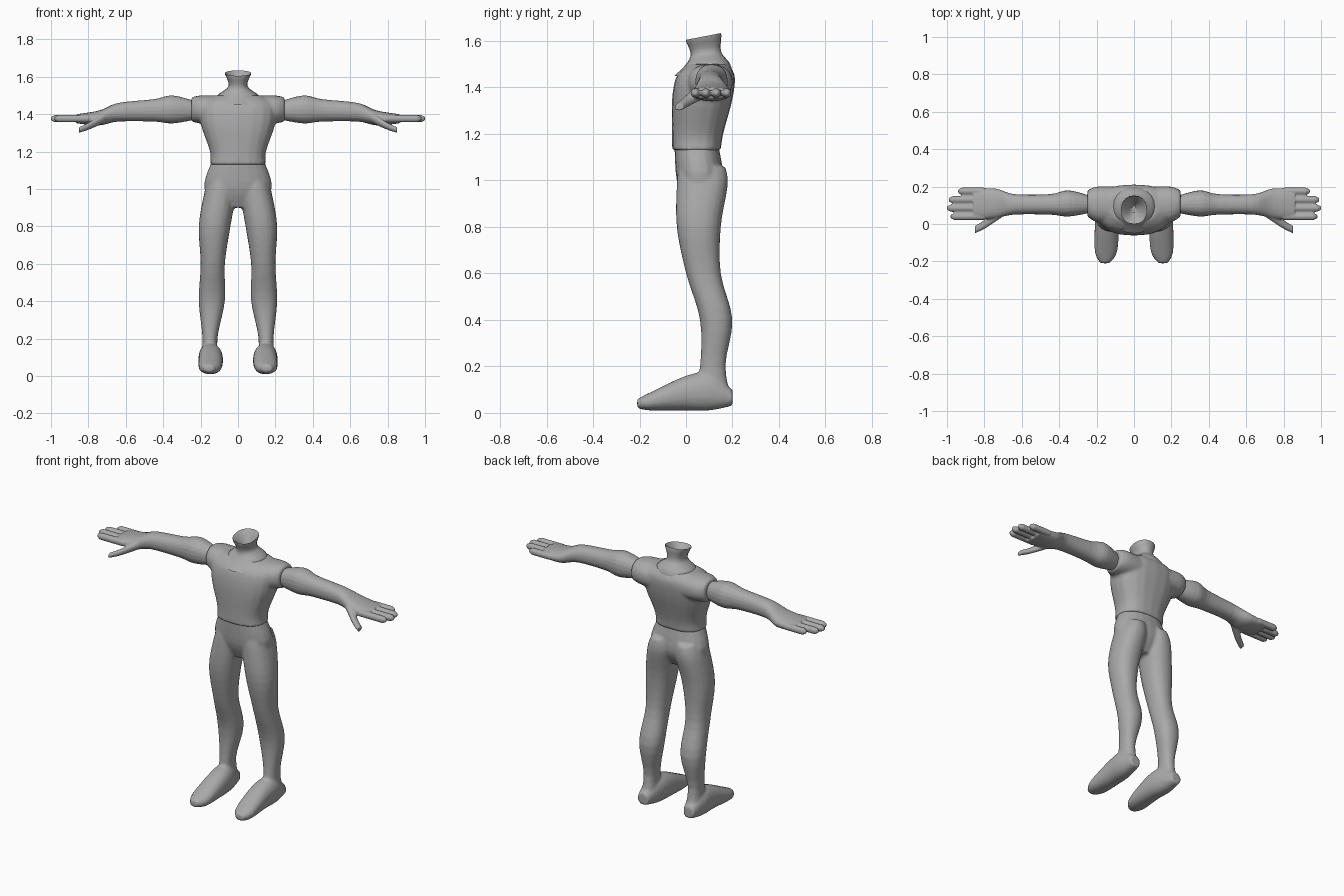
import bpy
import bmesh
from math import cos, sin, tau, copysign
from mathutils import Vector

cube = bpy.data.objects.get("Cube")
if cube:
    bpy.data.objects.remove(cube)

grey = bpy.data.materials.new("plain grey")
grey.use_nodes = True
shade = (.4, .4, .4, 1)
grey.diffuse_color = shade
grey.node_tree.nodes["Principled BSDF"].inputs["Base Color"].default_value = shade


def flowing(keys, steps):
    """Fill in sections between the key sections along a smooth curve."""
    points = [Vector(key) for key in keys]
    padded = [points[0], *points, points[-1]]
    result = []
    for before, start, end, after in zip(padded, padded[1:], padded[2:], padded[3:]):
        leave, arrive = (end - before) / 2, (after - start) / 2
        for step in range(steps):
            t = step / steps
            bend = leave * (1 - t) - arrive * t
            blend = t * t * (3 - 2 * t)
            result.append(start.lerp(end, blend) + bend * t * (1 - t))
    return result + [points[-1]]


def place(axis, side, along, a, b):
    """Turn a section point into a position; side mirrors it across the body."""
    if axis == "x":
        return Vector((along * side, a, b))
    if axis == "y":
        return Vector((a * side, along, b))
    return Vector((a * side, b, along))


def loft(bm, axis, keys, side=1, roundness=.9, sides=20, steps=4):
    """Each key: position on the axis, then low and high of the other two axes."""
    rings = []
    for along, low_a, high_a, low_b, high_b in flowing(keys, steps):
        ring = []
        for i in range(sides):
            c, s = cos(tau * i / sides), sin(tau * i / sides)
            across = copysign(abs(c) ** roundness, c)
            up = copysign(abs(s) ** roundness, s)
            a = (low_a + high_a + (high_a - low_a) * across) / 2
            b = (low_b + high_b + (high_b - low_b) * up) / 2
            ring.append(bm.verts.new(place(axis, side, along, a, b)))
        rings.append(ring)
    faces = [bm.faces.new(rings[0]), bm.faces.new(rings[-1])]
    for lower, upper in zip(rings, rings[1:]):
        for i in range(sides):
            faces.append(bm.faces.new((lower[i - 1], lower[i], upper[i], upper[i - 1])))
    bmesh.ops.recalc_face_normals(bm, faces=faces)


def centred(z, half_width, front, back):
    return z, -half_width, half_width, front, back


def finish(name, bm):
    mesh = bpy.data.meshes.new(name)
    bm.to_mesh(mesh)
    bm.free()
    mesh.materials.append(grey)
    obj = bpy.data.objects.new(name, mesh)
    bpy.context.collection.objects.link(obj)
    bpy.ops.object.select_all(action="DESELECT")
    obj.select_set(True)
    bpy.context.view_layer.objects.active = obj
    bpy.ops.object.shade_smooth_by_angle(angle=.9)
    return obj


def blend_skin(obj, voxel):
    """Fuse overlapping volumes into one soft surface."""
    fuse = obj.modifiers.new("fuse", "REMESH")
    fuse.mode = "VOXEL"
    fuse.voxel_size = voxel
    fuse.use_smooth_shade = True
    relax = obj.modifiers.new("relax", "SMOOTH")
    relax.factor = .5
    relax.iterations = 4


# Hips, legs and feet
hips = [centred(.9, .06, 0, .11), centred(1, .18, -.04, .16), centred(1.15, .14, -.05, .14)]
leg = [(1.06, .02, .15, -.03, .17), (.98, .01, .18, -.04, .18), (.8, .04, .21, -.04, .15),
       (.6, .07, .2, 0, .15), (.4, .07, .21, .06, .2), (.2, .11, .19, .06, .17),
       (.05, .1, .2, .03, .2)]
foot = [(-.21, .13, .18, .02, .06), (-.15, .09, .21, .01, .09), (0, .08, .21, .01, .16),
        (.1, .09, .21, .01, .17), (.2, .12, .19, .03, .1)]
bm = bmesh.new()
loft(bm, "z", hips)
for side in (1, -1):
    loft(bm, "z", leg, side)
    loft(bm, "y", foot, side)
blend_skin(finish("lower_body", bm), .009)

# Shirt with two short sleeves
shirt = [centred(1.13, .15, -.06, .15), centred(1.2, .15, -.06, .16),
         centred(1.35, .2, -.06, .2), centred(1.45, .2, -.04, .21), centred(1.5, .13, .01, .18)]
sleeve = [(.1, 0, .2, 1.34, 1.5), (.2, .01, .2, 1.35, 1.5), (.25, .04, .18, 1.36, 1.49)]
bm = bmesh.new()
loft(bm, "z", shirt, roundness=.8)
for side in (1, -1):
    loft(bm, "x", sleeve, side)
blend_skin(finish("shirt", bm), .009)

# Neck rising from the collar, hollow at the top
neck = [centred(1.45, .12, -.05, .2), centred(1.5, .11, 0, .19), centred(1.55, .05, .02, .15),
        centred(1.62, .07, 0, .15), centred(1.55, .01, .06, .1)]
bm = bmesh.new()
loft(bm, "z", neck)
for vert in bm.verts:
    # The rim leans up toward the back
    vert.co.z += max(0, vert.co.z - 1.5) * (vert.co.y - .08) * 1.6
finish("neck", bm)

# Arms with palm, thumb and fingers
arm = [(.23, .06, .15, 1.37, 1.47), (.35, .04, .18, 1.35, 1.5), (.45, .05, .16, 1.36, 1.48),
       (.64, .05, .16, 1.36, 1.46), (.74, .03, .19, 1.34, 1.42), (.86, .02, .19, 1.35, 1.4)]
thumb = [(.7, .04, .12, 1.36, 1.42), (.79, -.02, .03, 1.32, 1.36), (.85, -.05, -.01, 1.3, 1.33)]
finger_tips = (.98, 1, .99, .94)
thick, spacing, knuckle_z = .02, .045, 1.376


def finger_section(x, y, radius):
    return x, y - radius, y + radius, knuckle_z - radius, knuckle_z + radius


for side, label in ((1, "left"), (-1, "right")):
    bm = bmesh.new()
    loft(bm, "x", arm, side)
    loft(bm, "x", thumb, side)
    for index, tip in enumerate(finger_tips):
        y = .04 + index * spacing
        sections = [finger_section(.8, y, thick), finger_section(tip - thick, y, thick),
                    finger_section(tip, y, thick / 2)]
        loft(bm, "x", sections, side, sides=12, steps=1)
    blend_skin(finish(label + "_arm", bm), .005)
